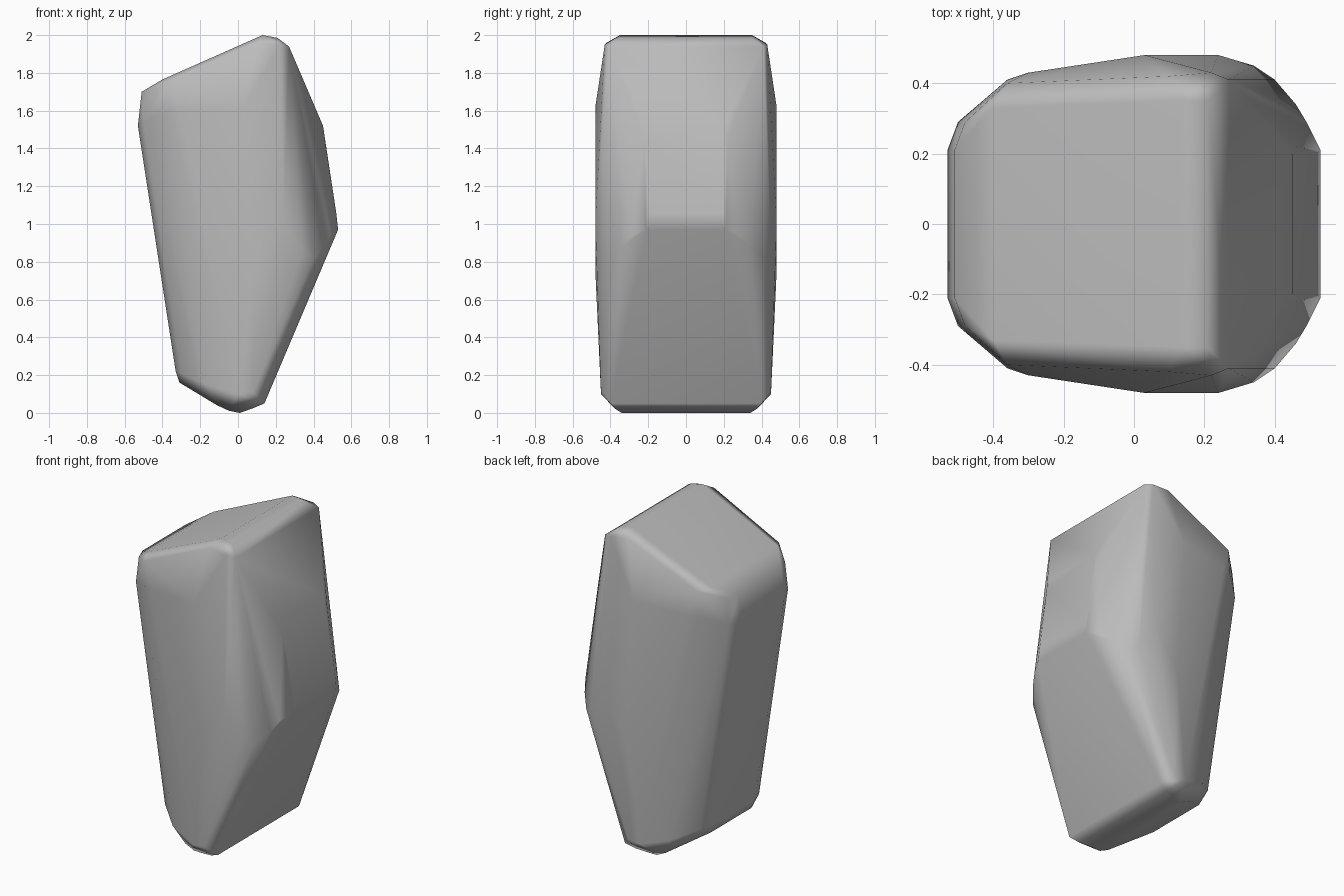
import bpy, bmesh, math

cube = bpy.data.objects.get("Cube")
if cube:
    bpy.data.objects.remove(cube)

# Stone colour
stone = bpy.data.materials.new("stone_grey")
stone.use_nodes = True
grey = (0.5, 0.5, 0.5, 1)
stone.diffuse_color = grey
stone.node_tree.nodes["Principled BSDF"].inputs["Base Color"].default_value = grey

# Half of the boulder, grouped by region: (x, y, z), mirrored across y
crown = [(-0.51, 0.21, 1.70), (-0.48, 0.29, 1.70), (-0.36, 0.40, 1.75),
         (-0.40, 0.33, 1.765), (0.13, 0.35, 2.0), (0.21, 0.35, 1.985),
         (0.10, 0.42, 1.96), (0.22, 0.43, 1.95), (0.27, 0.41, 1.94)]
flank_top = [(-0.53, 0.21, 1.52), (-0.50, 0.29, 1.54), (-0.36, 0.41, 1.60),
             (-0.30, 0.43, 1.60), (0.03, 0.48, 1.62)]
back_ridge = [(0.45, 0.20, 1.52), (0.46, 0.22, 1.45), (0.52, 0.20, 1.06),
              (0.53, 0.21, 0.97), (0.49, 0.29, 0.94), (0.46, 0.34, 0.88),
              (0.40, 0.41, 0.82), (0.34, 0.45, 0.85), (0.24, 0.48, 1.0)]
flank_base = [(0.08, 0.48, 0.75), (0.0, 0.45, 0.10), (0.08, 0.45, 0.11),
              (-0.33, 0.21, 0.22), (-0.30, 0.29, 0.21), (-0.17, 0.40, 0.15)]
foot = [(0.14, 0.40, 0.05), (0.08, 0.38, 0.025), (0.01, 0.34, 0.0),
        (-0.05, 0.36, 0.012), (-0.11, 0.36, 0.04), (-0.31, 0.20, 0.16)]

# Wrap a hull around both halves
bm = bmesh.new()
for x, y, z in crown + flank_top + back_ridge + flank_base + foot:
    for side in (-1, 1):
        bm.verts.new((x, y * side, z))
hull = bmesh.ops.convex_hull(bm, input=bm.verts)
loose = [v for v in bm.verts if not v.link_faces]
bmesh.ops.delete(bm, geom=loose, context="VERTS")
bmesh.ops.dissolve_limit(bm, angle_limit=math.radians(2),
                         verts=bm.verts, edges=bm.edges)
bmesh.ops.recalc_face_normals(bm, faces=bm.faces)

mesh = bpy.data.meshes.new("boulder")
bm.to_mesh(mesh)
bm.free()
mesh.materials.append(stone)
boulder = bpy.data.objects.new("boulder", mesh)
bpy.context.collection.objects.link(boulder)

# Soft worn edges with broad flat faces
bpy.context.view_layer.objects.active = boulder
boulder.select_set(True)
bpy.ops.object.shade_smooth_by_angle(angle=math.radians(50))
weighted = boulder.modifiers.new("weighted_normals", "WEIGHTED_NORMAL")
weighted.keep_sharp = True
